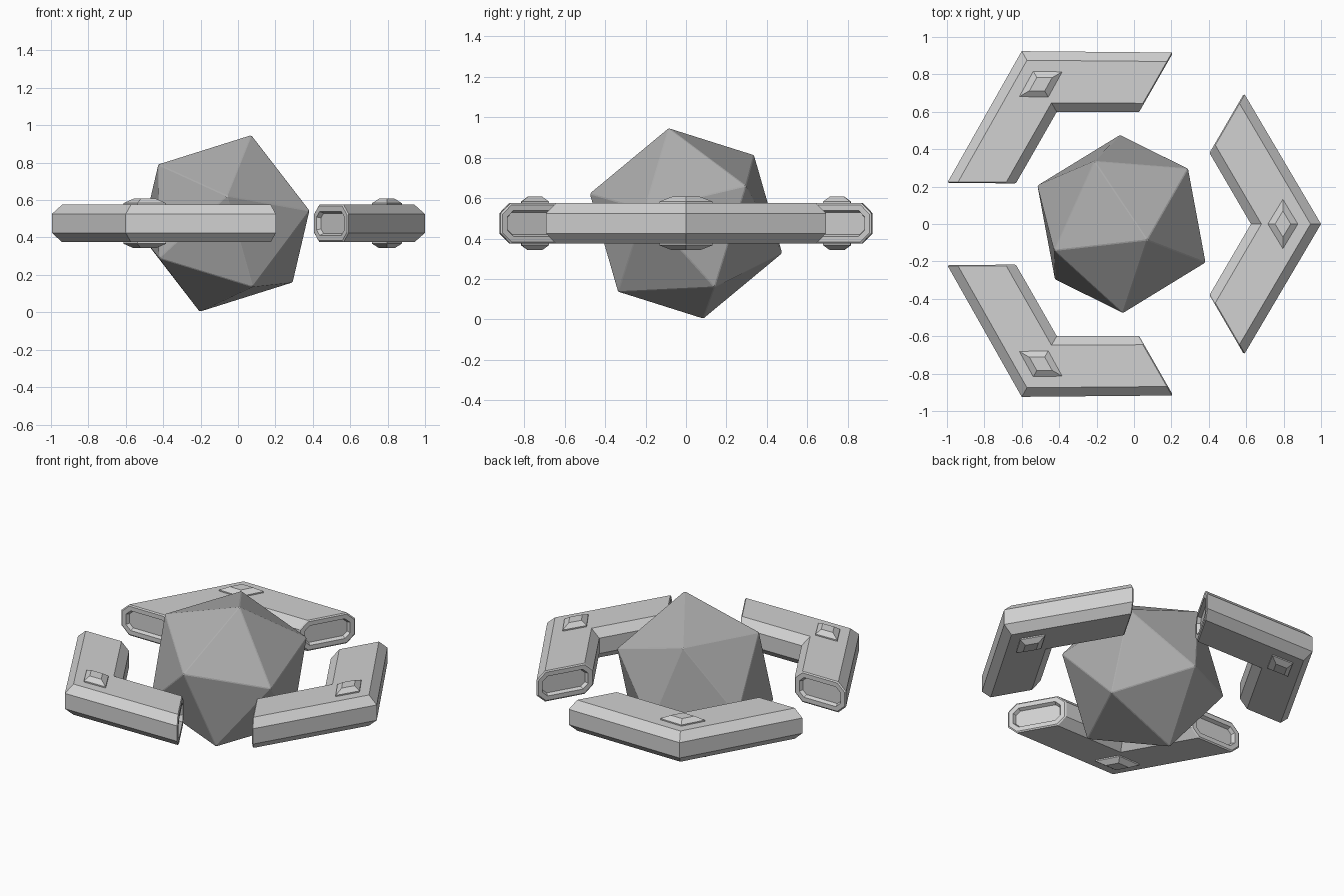
import bpy, bmesh, math
from mathutils import Vector, Matrix

if "Cube" in bpy.data.objects:
    bpy.data.objects.remove(bpy.data.objects["Cube"])

CENTRE = Vector((-0.067, 0, 0.475))


def material(name, value):
    m = bpy.data.materials.new(name)
    m.diffuse_color = (value, value, value, 1)
    m.use_nodes = True
    m.node_tree.nodes["Principled BSDF"].inputs["Base Color"].default_value = m.diffuse_color
    return m


light_grey = material("light_grey", 0.64)
mid_grey = material("mid_grey", 0.42)


def add_object(name, bm, mat, angle=0):
    bmesh.ops.recalc_face_normals(bm, faces=bm.faces)
    mesh = bpy.data.meshes.new(name)
    bm.to_mesh(mesh)
    bm.free()
    mesh.materials.append(mat)
    ob = bpy.data.objects.new(name, mesh)
    ob.location = CENTRE
    ob.rotation_euler.z = angle
    bpy.context.collection.objects.link(ob)
    return ob


def loft(bm, rings):
    """Join equal rings of points with quads and cap both ends."""
    loops = [[bm.verts.new(p) for p in ring] for ring in rings]
    n = len(loops[0])
    for a, b in zip(loops, loops[1:]):
        for i in range(n):
            j = (i + 1) % n
            bm.faces.new((a[i], a[j], b[j], b[i]))
    return [bm.faces.new(loops[0]), bm.faces.new(loops[-1])]


def chevron():
    """Eight-sided bar, bent at the tip, with recessed slanted ends."""
    section = [(0, -0.05), (0.15, -0.1), (0.85, -0.1), (1, -0.05),
               (1, 0.05), (0.85, 0.1), (0.15, 0.1), (0, 0.05)]
    # outer point, and vector across to the inner edge
    stations = [((0.659, 0.692), (-0.185, -0.318)),
                ((1.067, 0), (-0.375, 0)),
                ((0.659, -0.692), (-0.185, 0.318))]
    bm = bmesh.new()
    caps = loft(bm, [[(o[0] + u * v[0], o[1] + u * v[1], z) for u, z in section]
                     for o, v in stations])
    bmesh.ops.recalc_face_normals(bm, faces=bm.faces)
    # chamfered lip, flat rim, sunken socket
    for thickness, depth in ((0.008, 0.006), (0.028, 0), (0.010, -0.022)):
        bmesh.ops.inset_individual(bm, faces=caps, thickness=thickness,
                                   depth=depth, use_even_offset=True)
    return bm


def diamond_stud():
    """Bevelled diamond passing through the bend, proud above and below."""
    def ring(dx, dy, z):
        return [(0.863 + dx, 0, z), (0.863, dy, z), (0.863 - dx, 0, z), (0.863, -dy, z)]
    bm = bmesh.new()
    loft(bm, [ring(0.042, 0.07, -0.132), ring(0.08, 0.132, -0.108),
              ring(0.08, 0.132, 0.108), ring(0.042, 0.07, 0.132)])
    return bm


# three bent bars and their studs around the core
for i in range(3):
    turn = math.radians(120 * i)
    add_object(f"bent_bar_{i + 1}", chevron(), light_grey, turn)
    add_object(f"diamond_stud_{i + 1}", diamond_stud(), light_grey, turn)

# tilted twenty-sided core
axis = Vector((0.137, -0.085, 0.47)).normalized()
side = Vector((0.007, -0.47, 0.145))
side = (side - axis * side.dot(axis)).normalized()
points = [axis]
for k in range(5):
    spin = Matrix.Rotation(math.radians(72 * k), 3, axis)
    points.append(spin @ (axis + 2 * side) / math.sqrt(5))
core_bm = bmesh.new()
for p in points:
    for sign in (1, -1):
        core_bm.verts.new(p * sign * 0.499)
bmesh.ops.convex_hull(core_bm, input=core_bm.verts)
core = add_object("faceted_core", core_bm, mid_grey)
bevel = core.modifiers.new("edge_bevel", 'BEVEL')
bevel.width = 0.004
bevel.segments = 1
